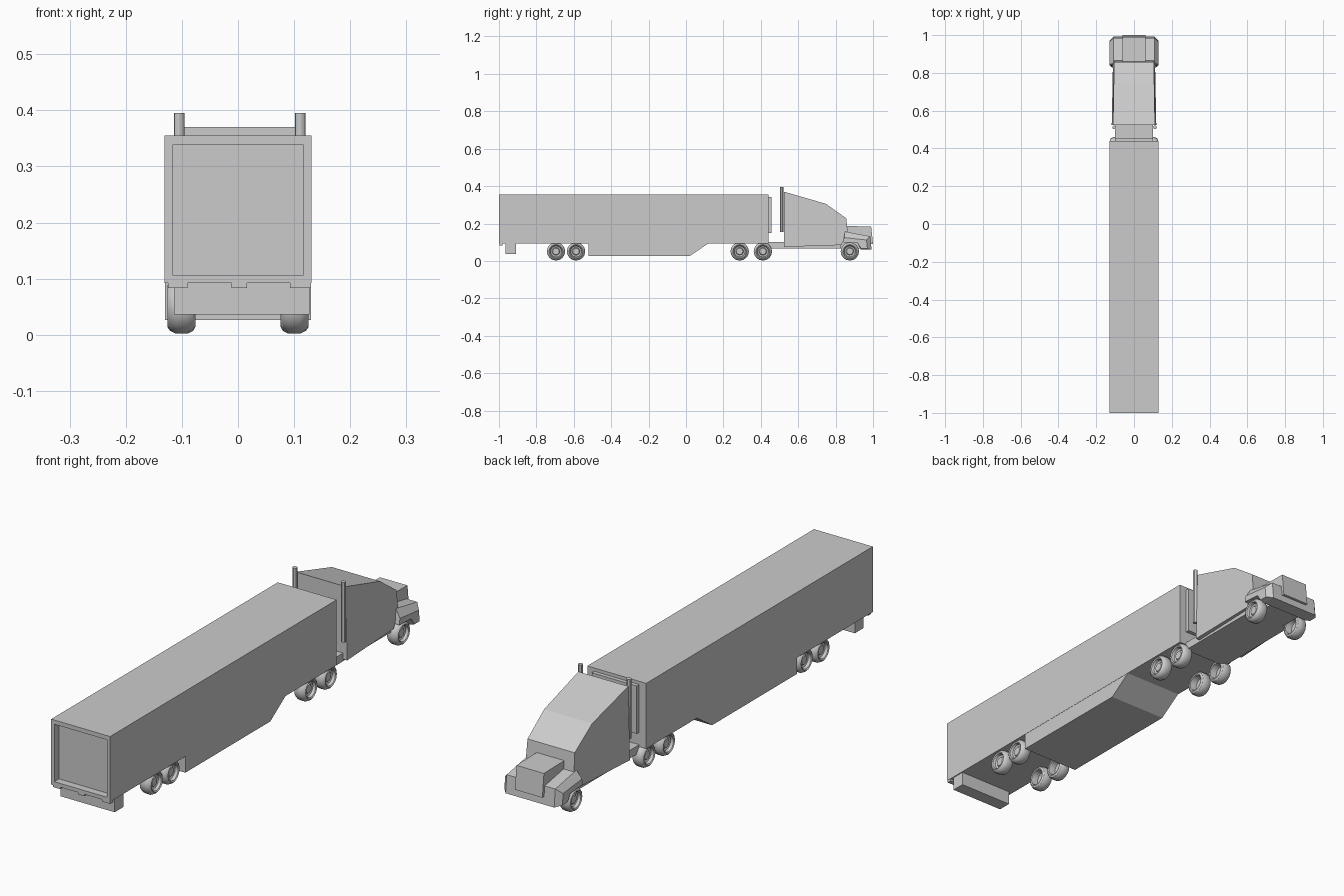
import bpy, bmesh, math

if "Cube" in bpy.data.objects:
    bpy.data.objects.remove(bpy.data.objects["Cube"])


def finish(name, bm, smooth=False):
    bmesh.ops.recalc_face_normals(bm, faces=bm.faces)
    mesh = bpy.data.meshes.new(name)
    bm.to_mesh(mesh)
    bm.free()
    ob = bpy.data.objects.new(name, mesh)
    bpy.context.collection.objects.link(ob)
    if smooth:
        bpy.context.view_layer.objects.active = ob
        ob.select_set(True)
        bpy.ops.object.shade_smooth_by_angle(angle=math.radians(30))
        ob.select_set(False)
    return ob


def loft(name, rings):
    """Closed solid through matching rings of 3D points."""
    bm = bmesh.new()
    vs = [[bm.verts.new(p) for p in r] for r in rings]
    n = len(rings[0])
    for a, b in zip(vs, vs[1:]):
        for i in range(n):
            j = (i + 1) % n
            bm.faces.new((a[i], a[j], b[j], b[i]))
    bm.faces.new(vs[0])
    bm.faces.new(vs[-1])
    return finish(name, bm)


def prism(name, profile, x0, x1):
    return loft(name, [[(x, y, z) for y, z in profile] for x in (x0, x1)])


def box(name, x0, x1, y0, y1, z0, z1):
    return prism(name, [(y0, z0), (y1, z0), (y1, z1), (y0, z1)], x0, x1)


def lathe_x(name, profile, side, y, z, n=16):
    """Spin (x, r) points around a sideways axle."""
    bm = bmesh.new()
    rings = []
    for x, r in profile:
        if r == 0:
            rings.append([bm.verts.new((side * x, y, z))] * n)
        else:
            rings.append([bm.verts.new((side * x, y + r * math.cos(2 * math.pi * i / n),
                                        z + r * math.sin(2 * math.pi * i / n)))
                          for i in range(n)])
    for a, b in zip(rings, rings[1:]):
        for i in range(n):
            j = (i + 1) % n
            quad = [a[i], a[j], b[j], b[i]]
            bm.faces.new(list(dict.fromkeys(quad)))
    return finish(name, bm, True)


# Trailer body with recessed rear door
bm = bmesh.new()
x, y0, y1, z0, z1 = 0.131, -1.0, 0.44, 0.092, 0.355
outer = [(-x, z0), (x, z0), (x, z1), (-x, z1)]
inner = [(-0.117, 0.107), (0.117, 0.107), (0.117, 0.338), (-0.117, 0.338)]
rings = [[bm.verts.new((px, y, pz)) for px, pz in pts]
         for y, pts in ((y1, outer), (y0, outer), (y0, inner), (y0 + 0.03, inner))]
for a, b in zip(rings, rings[1:]):
    for i in range(4):
        j = (i + 1) % 4
        bm.faces.new((a[i], a[j], b[j], b[i]))
bm.faces.new(rings[0])
bm.faces.new(rings[-1])
finish("trailer_body", bm)

# Underbelly, rear bumper, tail lamps, front cooling unit
prism("trailer_belly", [(-0.52, 0.1), (-0.52, 0.026), (0.02, 0.026), (0.12, 0.094), (0.12, 0.1)],
      -0.13, 0.13)
box("rear_bumper", -0.114, 0.127, -0.965, -0.91, 0.036, 0.1)
for i, (a, b) in enumerate(((-0.125, -0.09), (-0.012, 0.016), (0.093, 0.13))):
    box(f"tail_lamp_{i}", a, b, -0.998, -0.98, 0.083, 0.095)
box("cooling_unit", -0.1, 0.1, 0.43, 0.456, 0.15, 0.342)

# Tractor chassis
box("chassis", -0.1, 0.1, 0.44, 0.83, 0.067, 0.1)
box("chassis_front", -0.072, 0.072, 0.82, 0.95, 0.066, 0.12)

# Cab, with sides narrowing toward roof and windscreen
cab = [(0.525, 0.075, 0.118), (0.83, 0.085, 0.112), (0.865, 0.15, 0.107),
       (0.857, 0.228, 0.105), (0.749, 0.305, 0.107), (0.525, 0.37, 0.111)]
loft("cab", [[(s * w, y, z) for y, z, w in cab] for s in (-1, 1)])

# Fenders and front bumper in one faceted shell, with wheel arches
mid = [(0.85, 0.157), (0.985, 0.132), (0.992, 0.06), (0.935, 0.06), (0.918, 0.095), (0.84, 0.1)]
edge = [(0.845, 0.125), (0.965, 0.112), (0.97, 0.066), (0.937, 0.066), (0.918, 0.095), (0.84, 0.1)]
loft("front_fenders", [[(x, y, z) for y, z in p]
                       for x, p in ((-0.129, edge), (-0.108, mid), (0.108, mid), (0.129, edge))])

# Engine hood
prism("hood", [(0.84, 0.187), (0.99, 0.184), (1.0, 0.09), (0.84, 0.09)], -0.061, 0.061)

# Exhaust stacks
for side, x in (("left", -0.105), ("right", 0.111)):
    bm = bmesh.new()
    bmesh.ops.create_cone(bm, cap_ends=True, segments=12, radius1=0.0095, radius2=0.0095, depth=0.24)
    bmesh.ops.translate(bm, verts=bm.verts, vec=(x, 0.512, 0.275))
    finish(f"exhaust_{side}", bm, True)

# Wheels: hub, rim dish, tyre, open inner side
wheel = [(0.115, 0), (0.115, 0.017), (0.109, 0.021), (0.112, 0.029), (0.123, 0.032),
         (0.126, 0.037), (0.121, 0.044), (0.111, 0.049), (0.09, 0.049), (0.08, 0.044),
         (0.076, 0.037), (0.078, 0.032), (0.106, 0.029), (0.106, 0)]
for i, y in enumerate((-0.695, -0.588, 0.287, 0.411, 0.876)):
    for side in (-1, 1):
        lathe_x(f"wheel_{i}_{'left' if side < 0 else 'right'}", wheel, side, y, 0.051)
